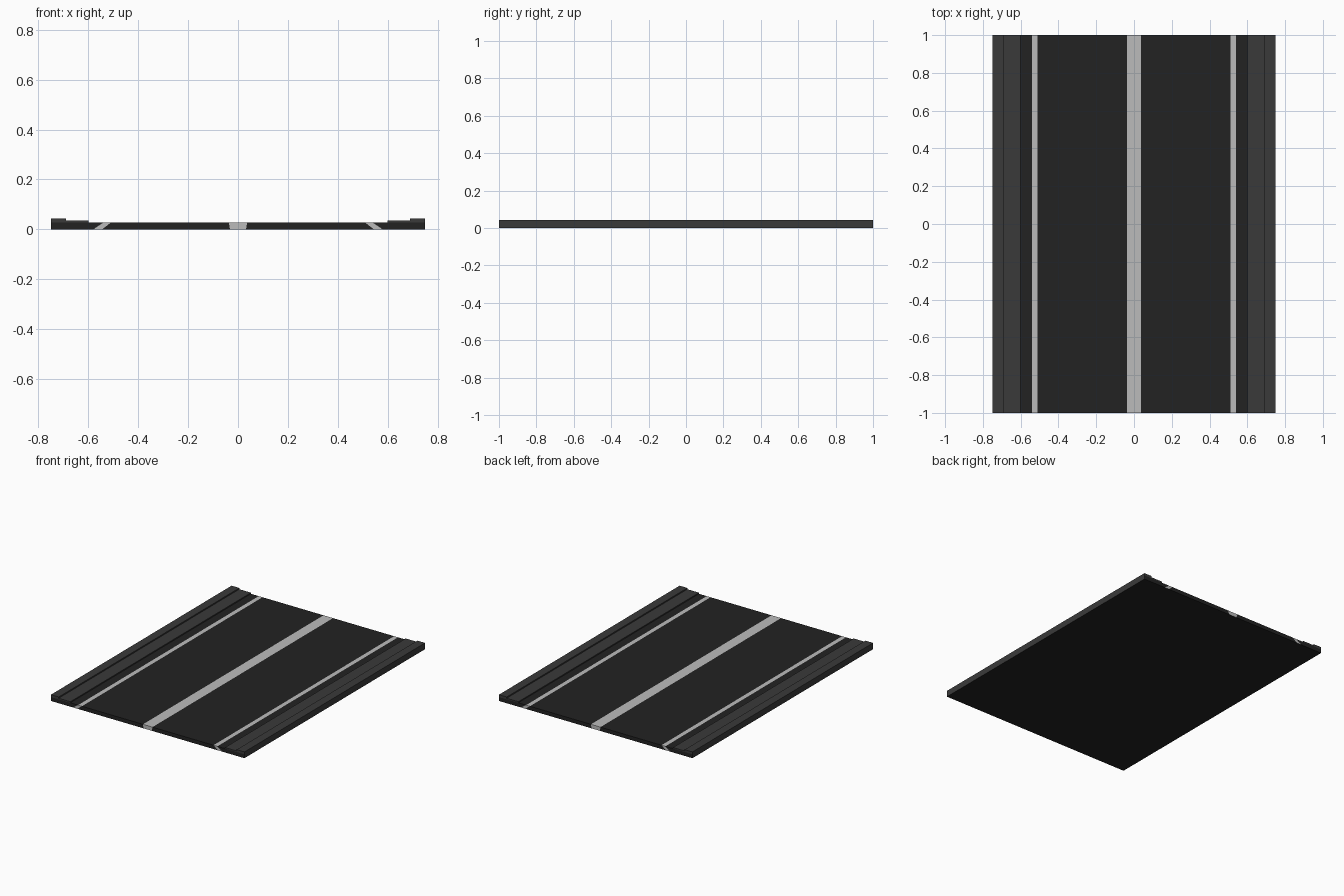
import bpy
import bmesh

if "Cube" in bpy.data.objects:
    bpy.data.objects.remove(bpy.data.objects["Cube"])

HALF = 1.0                                # half length along y
ROAD, WALK, KERB = 0.027, 0.035, 0.044    # surface heights
EDGE = 0.75                               # half width


def material(name, v):
    m = bpy.data.materials.new(name)
    m.diffuse_color = (v, v, v, 1)
    m.use_nodes = True
    m.node_tree.nodes["Principled BSDF"].inputs["Base Color"].default_value = m.diffuse_color
    return m


asphalt = material("asphalt", 0.016)
concrete = material("concrete", 0.042)
paint = material("paint", 0.5)


def strip(name, mat, runs, caps=()):
    """Sweep open xz runs along y and close both ends with the cap polygons.
    Only exposed faces are made, so neighbouring parts share no hidden walls."""
    bm = bmesh.new()

    def face(points):
        bm.faces.new([bm.verts.new(p) for p in points])

    for run in runs:
        for (x0, z0), (x1, z1) in zip(run, run[1:]):
            face([(x0, -HALF, z0), (x1, -HALF, z1), (x1, HALF, z1), (x0, HALF, z0)])
    for cap in caps:                      # caps run anticlockwise seen from the front
        face([(x, -HALF, z) for x, z in cap])
        face([(x, HALF, z) for x, z in reversed(cap)])
    bmesh.ops.remove_doubles(bm, verts=bm.verts, dist=1e-5)
    me = bpy.data.meshes.new(name)
    bm.to_mesh(me)
    bm.free()
    me.materials.append(mat)
    ob = bpy.data.objects.new(name, me)
    bpy.context.collection.objects.link(ob)
    return ob


def flip(points):
    return [(-x, z) for x, z in reversed(points)]


def band(t0, t1, b0, b1):
    """Cross-section slice of the road slab, from underside to surface."""
    return [(b0, 0), (b1, 0), (t1, ROAD), (t0, ROAD)]


# Centre stripe and underside
strip("centre_line", paint, [[(-0.037, ROAD), (0.037, ROAD)]],
      [band(-0.037, 0.037, -0.032, 0.032)])
strip("underside", asphalt, [[(EDGE, 0), (-EDGE, 0)]])

for side, f in (("left", flip), ("right", list)):
    # Driving lane
    strip(side + "_lane", asphalt, [f([(0.037, ROAD), (0.51, ROAD)])],
          [f(band(0.037, 0.51, 0.032, 0.545))])
    # Slanted edge stripe
    strip(side + "_edge_line", paint, [f([(0.51, ROAD), (0.54, ROAD)])],
          [f(band(0.51, 0.54, 0.545, 0.58))])
    # Shoulder, whose end continues beneath the pavement
    strip(side + "_shoulder", asphalt, [f([(0.54, ROAD), (0.60, ROAD)])],
          [f([(0.58, 0), (EDGE, 0), (EDGE, ROAD), (0.60, ROAD), (0.54, ROAD)])])
    # Stepped pavement with raised outer kerb
    top = [(0.60, ROAD), (0.60, WALK), (0.69, WALK), (0.69, KERB), (EDGE, KERB)]
    strip(side + "_pavement", concrete, [f(top + [(EDGE, ROAD), (EDGE, 0)])],
          [f([(EDGE, ROAD)] + top[::-1])])
